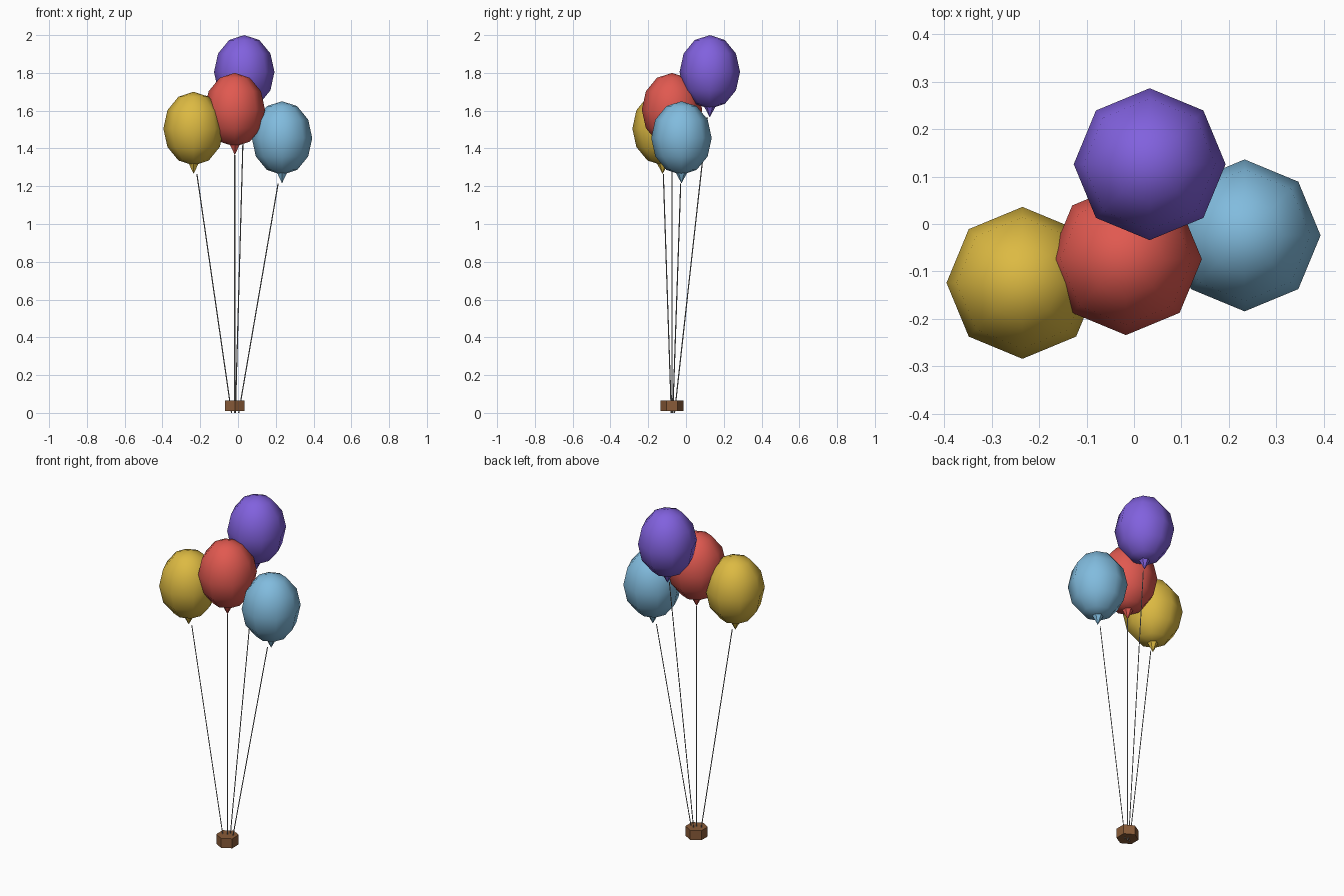
import bpy
from mathutils import Vector

cube = bpy.data.objects.get("Cube")
if cube:
    bpy.data.objects.remove(cube, do_unlink=True)

BASE = Vector((-0.017, -0.074, 0))   # where the strings gather
RADIUS, HALF_HEIGHT = 0.16, 0.195    # balloon size
TIP_DROP = 0.24                      # balloon centre down to knot tip


def make_material(name, rgb):
    mat = bpy.data.materials.new(name)
    mat.use_nodes = True
    mat.diffuse_color = (*rgb, 1)
    mat.node_tree.nodes["Principled BSDF"].inputs["Base Color"].default_value = (*rgb, 1)
    return mat


def finish(name, mat):
    obj = bpy.context.object
    obj.name = name
    obj.data.materials.append(mat)
    return obj


def balloon(name, mat, offset, centre_z):
    centre = BASE + Vector((*offset, centre_z))
    tip_z = centre_z - TIP_DROP

    # Smooth, low-poly egg-shaped body
    bpy.ops.mesh.primitive_uv_sphere_add(segments=8, ring_count=6, radius=1, location=centre)
    body = finish(name + "_balloon", mat)
    body.scale = (RADIUS, RADIUS, HALF_HEIGHT)
    bpy.ops.object.shade_smooth()

    # Knot: six-sided cone pointing down
    height = 0.056
    bpy.ops.mesh.primitive_cone_add(vertices=6, radius1=0, radius2=0.03, depth=height,
                                    location=(centre.x, centre.y, tip_z + height / 2))
    finish(name + "_knot", mat)

    # String: thin rod leaning towards the balloon
    lean = Vector((offset[0] / centre_z, offset[1] / centre_z, 1))
    middle = BASE + Vector((offset[0] / 2, offset[1] / 2, tip_z / 2))
    bpy.ops.mesh.primitive_cylinder_add(vertices=4, radius=0.003, depth=tip_z * lean.length,
                                        location=middle)
    string = finish(name + "_string", string_grey)
    string.rotation_euler = Vector((0, 0, 1)).rotation_difference(lean).to_euler()


string_grey = make_material("string grey", (0.3, 0.3, 0.3))
red = make_material("balloon red", (0.75, 0.10, 0.08))
yellow = make_material("balloon yellow", (0.72, 0.49, 0.055))
blue = make_material("balloon blue", (0.22, 0.50, 0.73))
purple = make_material("balloon purple", (0.22, 0.12, 0.73))
brown = make_material("weight brown", (0.25, 0.105, 0.04))

# Four balloons: offset from the gathering point and centre height
balloon("red", red, (0, 0), 1.605)
balloon("yellow", yellow, (-0.218, -0.05), 1.505)
balloon("blue", blue, (0.25, 0.05), 1.455)
balloon("purple", purple, (0.05, 0.2), 1.805)

# Hexagonal weight holding the strings
bpy.ops.mesh.primitive_cylinder_add(vertices=6, radius=0.06, depth=0.056,
                                    location=BASE + Vector((0, 0, 0.038)))
finish("weight", brown)
